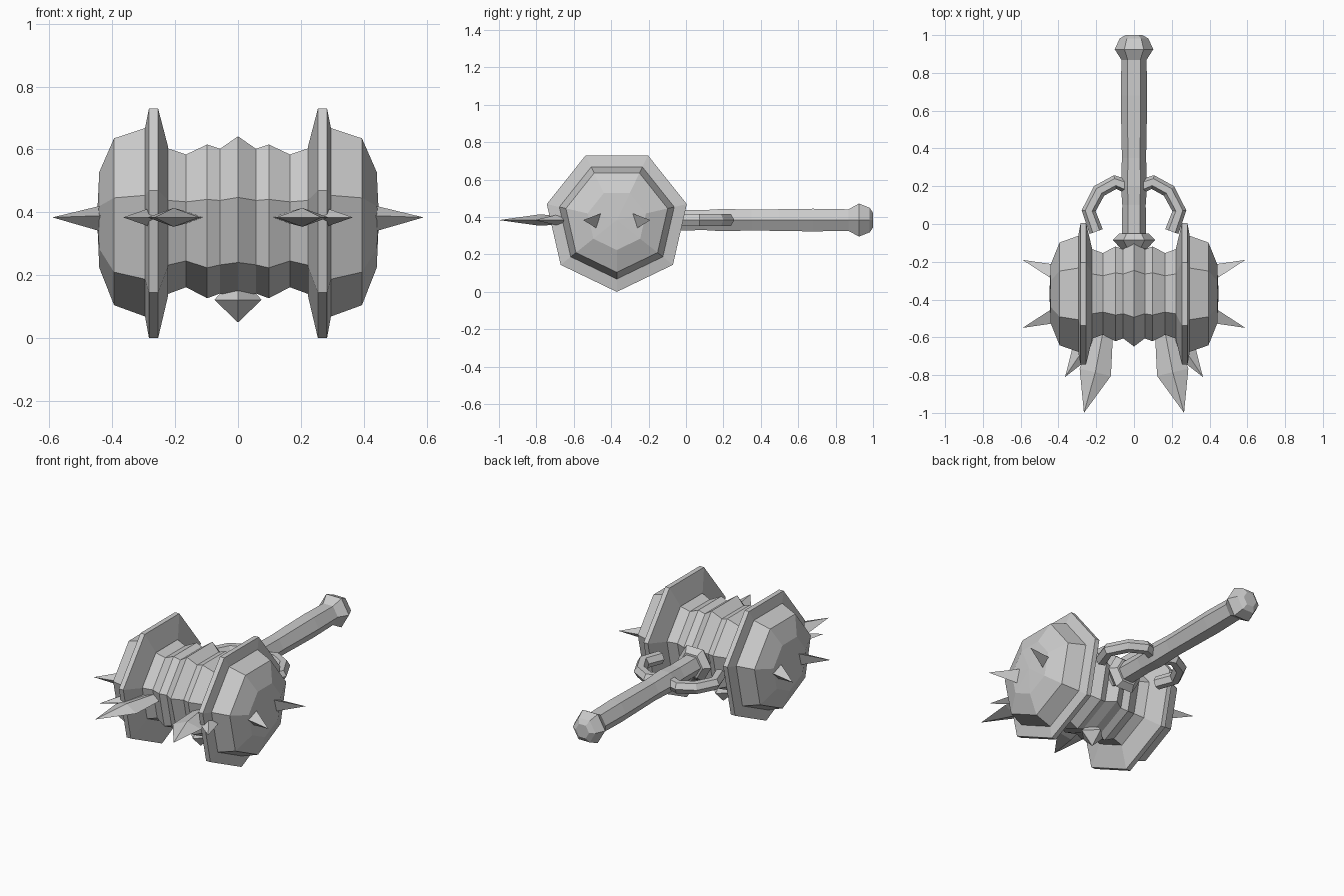
import bpy, bmesh, math
from mathutils import Vector

cube = bpy.data.objects.get("Cube")
if cube:
    bpy.data.objects.remove(cube)

steel = bpy.data.materials.new("light grey")
steel.use_nodes = True
GREY = (0.6, 0.6, 0.6, 1)
steel.diffuse_color = GREY
steel.node_tree.nodes["Principled BSDF"].inputs["Base Color"].default_value = GREY

HEAD_Y, AXIS_Z = -0.37, 0.384


def finish(name, bm):
    bmesh.ops.recalc_face_normals(bm, faces=bm.faces)
    mesh = bpy.data.meshes.new(name)
    bm.to_mesh(mesh)
    bm.free()
    mesh.materials.append(steel)
    obj = bpy.data.objects.new(name, mesh)
    bpy.context.collection.objects.link(obj)
    return obj


def skin(bm, rings):
    """Bridge rings of points; a ring of one point makes a tip."""
    rows = [[bm.verts.new(p) for p in ring] for ring in rings]
    for a, b in zip(rows, rows[1:]):
        n = max(len(a), len(b))
        for i in range(n):
            j = (i + 1) % n
            if len(a) == 1:
                bm.faces.new((a[0], b[i], b[j]))
            elif len(b) == 1:
                bm.faces.new((a[i], a[j], b[0]))
            else:
                bm.faces.new((a[i], a[j], b[j], b[i]))
    for end in (rows[0], rows[-1]):
        if len(end) > 2:
            bm.faces.new(end)


def build(name, rings):
    bm = bmesh.new()
    skin(bm, rings)
    return finish(name, bm)


def circle(centre, u, v, r, sides, start=0.0):
    if r == 0:
        return [Vector(centre)]
    angles = [start + math.tau * i / sides for i in range(sides)]
    return [Vector(centre) + r * (u * math.cos(a) + v * math.sin(a)) for a in angles]


X, Y, Z = Vector((1, 0, 0)), Vector((0, 1, 0)), Vector((0, 0, 1))


def head_lathe(name, profile):
    return build(name, [circle((x, HEAD_Y, AXIS_Z), Y, Z, r, 7, -math.pi / 2)
                        for x, r in profile])


def shaft_lathe(name, profile):
    return build(name, [circle((0, y, AXIS_Z), X, Z, r, 6) for y, r in profile])


def blade(name, base, mid, tip, side, thick):
    """Flat four-sided spike, widest at mid."""
    base, mid, tip = Vector(base), Vector(mid), Vector(tip)
    across = (tip - base).cross(Z).normalized()
    rings = []
    for c, k in ((base, 0.6), (mid, 1)):
        rings.append([c + across * side * k, c + Z * thick * k,
                      c - across * side * k, c - Z * thick * k])
    return build(name, rings + [[tip]])


# ribbed core between the flanges, its middle rib flattened underneath
half = [(0.23, 0.246), (0.165, 0.222), (0.098, 0.257), (0.057, 0.242)]
core = head_lathe("head_core", [(-x, r) for x, r in half] + [(0, 0.286)]
                  + [(x, r) for x, r in reversed(half)])
for v in core.data.vertices:
    if abs(v.co.x) < 0.01 and v.co.z < 0.3:
        v.co.z += 0.035

# shaft, collar and pommel
shaft_lathe("handle", [(-0.15, 0.066), (0.1, 0.062), (0.2, 0.069), (0.35, 0.064),
                       (0.5, 0.067), (0.68, 0.07), (0.89, 0.066)])
shaft_lathe("handle_collar", [(-0.13, 0.07), (-0.085, 0.112), (-0.05, 0.078)])
shaft_lathe("pommel", [(0.868, 0.066), (0.925, 0.102), (0.982, 0.076), (1.0, 0.045)])

# pointed stud beneath the head
build("bottom_stud", [circle((0, -0.36, z), X, Y, r, 4)
                      for z, r in ((0.15, 0.05), (0.122, 0.075), (0.05, 0))])

for s, label in ((1, "left"), (-1, "right")):
    # flange and domed end cap
    head_lathe(label + "_flange", [(s * x, r) for x, r in (
        (0.222, 0.248), (0.254, 0.384), (0.283, 0.384), (0.295, 0.317))])
    head_lathe(label + "_end_cap", [(s * x, r) for x, r in (
        (0.29, 0.317), (0.394, 0.279), (0.441, 0.16), (0.448, 0))])

    # three-sided spikes on the end cap
    for d, end in ((1, "back"), (-1, "front")):
        tri = [Vector((s * x, HEAD_Y + d * y, z)) for x, y, z in (
            (0.42, 0.07, 0.425), (0.42, 0.1, 0.335), (0.42, 0.155, 0.39))]
        build(f"{label}_{end}_cap_spike", [tri, [Vector((s * 0.59, HEAD_Y + d * 0.18, 0.384))]])

    # long and short blades on the front
    blade(label + "_long_blade", (s * 0.16, -0.55, 0.384), (s * 0.205, -0.785, 0.384),
          (s * 0.265, -1, 0.384), 0.085, 0.03)
    blade(label + "_short_blade", (s * 0.22, -0.55, 0.384), (s * 0.285, -0.69, 0.384),
          (s * 0.365, -0.81, 0.384), 0.05, 0.028)

    # curved guard from the shaft toward the head
    path = [Vector((s * x, y, AXIS_Z)) for x, y in (
        (0.04, 0.2), (0.1, 0.222), (0.185, 0.175), (0.24, 0.07), (0.2, -0.04))]
    rings = []
    for i, p in enumerate(path):
        along = path[min(i + 1, len(path) - 1)] - path[max(i - 1, 0)]
        rings.append(circle(p, along.cross(Z).normalized(), Z, 0.037, 6))
    build(label + "_guard", rings)
